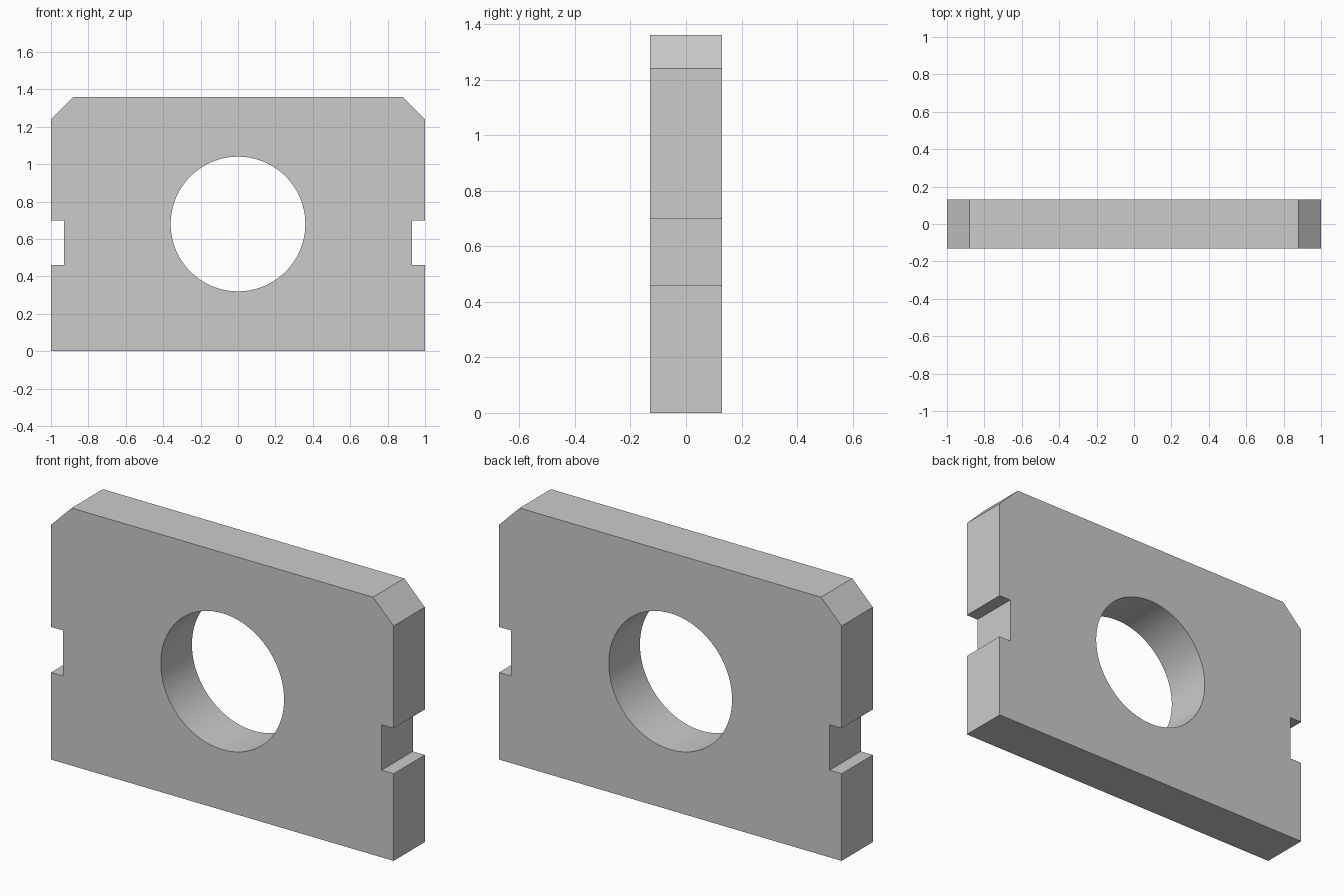
import bpy, bmesh
from math import radians

if "Cube" in bpy.data.objects:
    bpy.data.objects.remove(bpy.data.objects["Cube"])

THICK, HEIGHT = 0.26, 1.36
HOLE_R, HOLE_Z = 0.36, 0.68

# Plate outline: right half from the bottom up, with side notch and chamfer
right = [(1, 0), (1, 0.46), (0.93, 0.46), (0.93, 0.70), (1, 0.70),
         (1, HEIGHT - 0.12), (0.88, HEIGHT)]
outline = right + [(-x, z) for x, z in reversed(right)]

# Extrude the outline from front to back
bm = bmesh.new()
face = bm.faces.new([bm.verts.new((x, -THICK / 2, z)) for x, z in outline])
ext = bmesh.ops.extrude_face_region(bm, geom=[face])
moved = [v for v in ext["geom"] if isinstance(v, bmesh.types.BMVert)]
bmesh.ops.translate(bm, verts=moved, vec=(0, THICK, 0))
bmesh.ops.recalc_face_normals(bm, faces=bm.faces)
mesh = bpy.data.meshes.new("plate")
bm.to_mesh(mesh)
bm.free()
plate = bpy.data.objects.new("plate", mesh)
bpy.context.collection.objects.link(plate)

# Round through hole
bpy.ops.mesh.primitive_cylinder_add(vertices=96, radius=HOLE_R, depth=1,
                                    location=(0, 0, HOLE_Z),
                                    rotation=(radians(90), 0, 0))
cutter = bpy.context.object
cutter.name = "hole_cutter"
cutter.hide_render = True

cut = plate.modifiers.new("hole", 'BOOLEAN')
cut.operation = 'DIFFERENCE'
cut.solver = 'EXACT'
cut.object = cutter

bpy.ops.object.select_all(action='DESELECT')
plate.select_set(True)
bpy.context.view_layer.objects.active = plate
bpy.ops.object.modifier_apply(modifier=cut.name)
bpy.data.objects.remove(cutter)

# Smooth hole wall, sharp edges elsewhere
bpy.ops.object.shade_smooth_by_angle(angle=radians(30))
